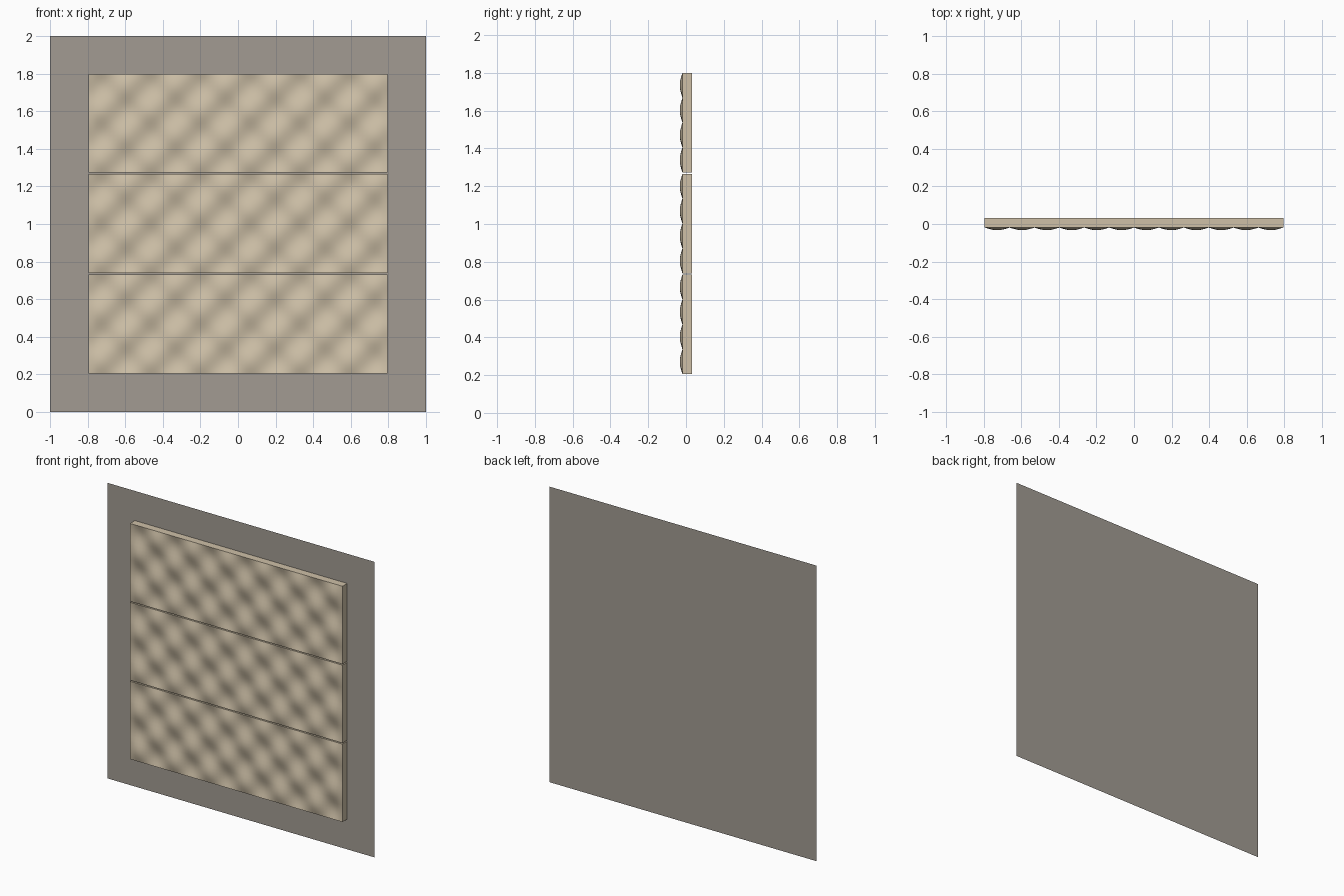
import bpy, bmesh, math

if "Cube" in bpy.data.objects:
    bpy.data.objects.remove(bpy.data.objects["Cube"])

W, H = 1.59, 0.527          # panel size
Y_BACK, Y_FACE, BUMP = 0.033, -0.019, 0.014
COLS, ROWS, SUB = 12, 4, 6  # bumps across, bumps up, cuts per bump


def material(name, rgb):
    m = bpy.data.materials.new(name)
    m.diffuse_color = (*rgb, 1)
    m.use_nodes = True
    m.node_tree.nodes["Principled BSDF"].inputs["Base Color"].default_value = m.diffuse_color
    return m


def finish(name, bm, mat):
    bmesh.ops.recalc_face_normals(bm, faces=bm.faces[:])
    me = bpy.data.meshes.new(name)
    bm.to_mesh(me)
    bm.free()
    me.materials.append(mat)
    ob = bpy.data.objects.new(name, me)
    bpy.context.collection.objects.link(ob)
    return ob


cream = material("cream", (0.62, 0.53, 0.39))
grey = material("wall_grey", (0.36, 0.33, 0.29))

# Flat wall sheet
bm = bmesh.new()
bm.faces.new([bm.verts.new((x, Y_BACK, z)) for x, z in ((-1, 0), (1, 0), (1, 2), (-1, 2))])
finish("wall_sheet", bm, grey)


# Slab with a quilted front of alternating raised and sunken cells
def panel(name, z0):
    bm = bmesh.new()
    nx, nz = COLS * SUB, ROWS * SUB
    grid = [[bm.verts.new((-W / 2 + W * i / nx,
                           Y_FACE - BUMP * math.sin(math.pi * i / SUB) * math.sin(math.pi * j / SUB),
                           z0 + H * j / nz)) for i in range(nx + 1)] for j in range(nz + 1)]
    for j in range(nz):
        for i in range(nx):
            bm.faces.new((grid[j][i], grid[j][i + 1], grid[j + 1][i + 1], grid[j + 1][i]))
    # Sides and back
    rim = [e for e in bm.edges if e.is_boundary]
    new = bmesh.ops.extrude_edge_only(bm, edges=rim)["geom"]
    for v in (g for g in new if isinstance(g, bmesh.types.BMVert)):
        v.co.y = Y_BACK - 0.001
    bmesh.ops.holes_fill(bm, edges=[e for e in bm.edges if e.is_boundary], sides=0)
    ob = finish(name, bm, cream)
    bpy.ops.object.select_all(action='DESELECT')
    ob.select_set(True)
    bpy.context.view_layer.objects.active = ob
    bpy.ops.object.shade_smooth_by_angle(angle=math.radians(50))


for n, z in (("lower_panel", 0.205), ("middle_panel", 0.739), ("upper_panel", 1.273)):
    panel(n, z)
